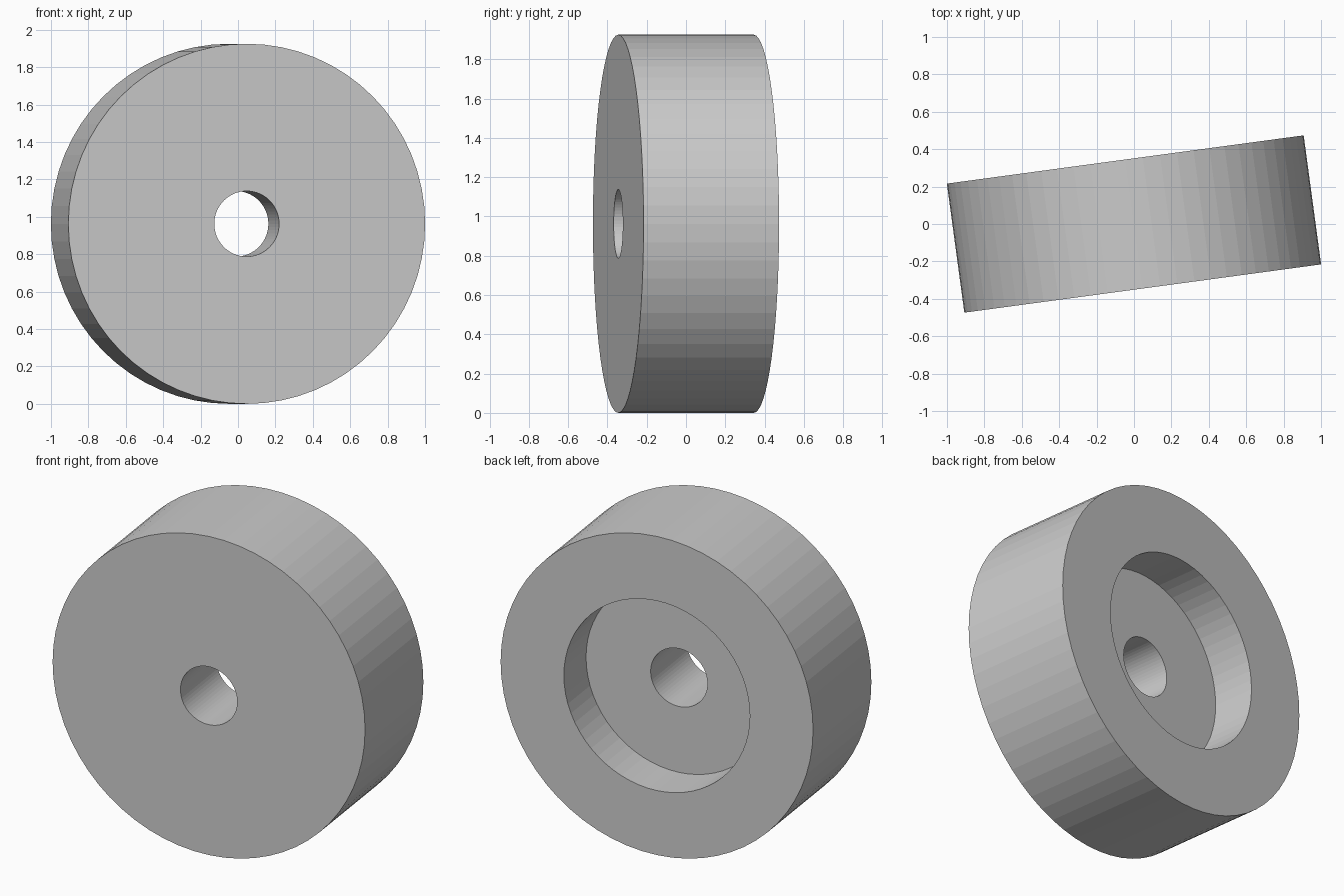
import bpy, bmesh, math
from mathutils import Matrix, Vector

if "Cube" in bpy.data.objects:
    bpy.data.objects.remove(bpy.data.objects["Cube"])

R, HOLE, RECESS = 0.9625, 0.175, 0.573   # radii
HALF, DEPTH = 0.348, 0.265               # half width, recess depth
SEGMENTS = 64
YAW = math.radians(7.7)

# Cross-section (radius, y) turned about the y axis; recess opens to the back
profile = [(HOLE, -HALF), (R, -HALF), (R, HALF), (RECESS, HALF),
           (RECESS, HALF - DEPTH), (HOLE, HALF - DEPTH)]

bm = bmesh.new()
rings = []
for i in range(SEGMENTS):
    a = math.tau * i / SEGMENTS
    rings.append([bm.verts.new((r * math.cos(a), y, r * math.sin(a))) for r, y in profile])
n = len(profile)
for i in range(SEGMENTS):
    a, b = rings[i], rings[(i + 1) % SEGMENTS]
    for j in range(n):
        k = (j + 1) % n
        bm.faces.new((a[j], a[k], b[k], b[j]))
bmesh.ops.recalc_face_normals(bm, faces=bm.faces)

# Slight turn about the vertical, then stand it on the ground
bm.transform(Matrix.Translation(Vector((0, 0, R))) @ Matrix.Rotation(YAW, 4, 'Z'))

mesh = bpy.data.meshes.new("wheel")
bm.to_mesh(mesh)
bm.free()
wheel = bpy.data.objects.new("wheel", mesh)
bpy.context.collection.objects.link(wheel)
